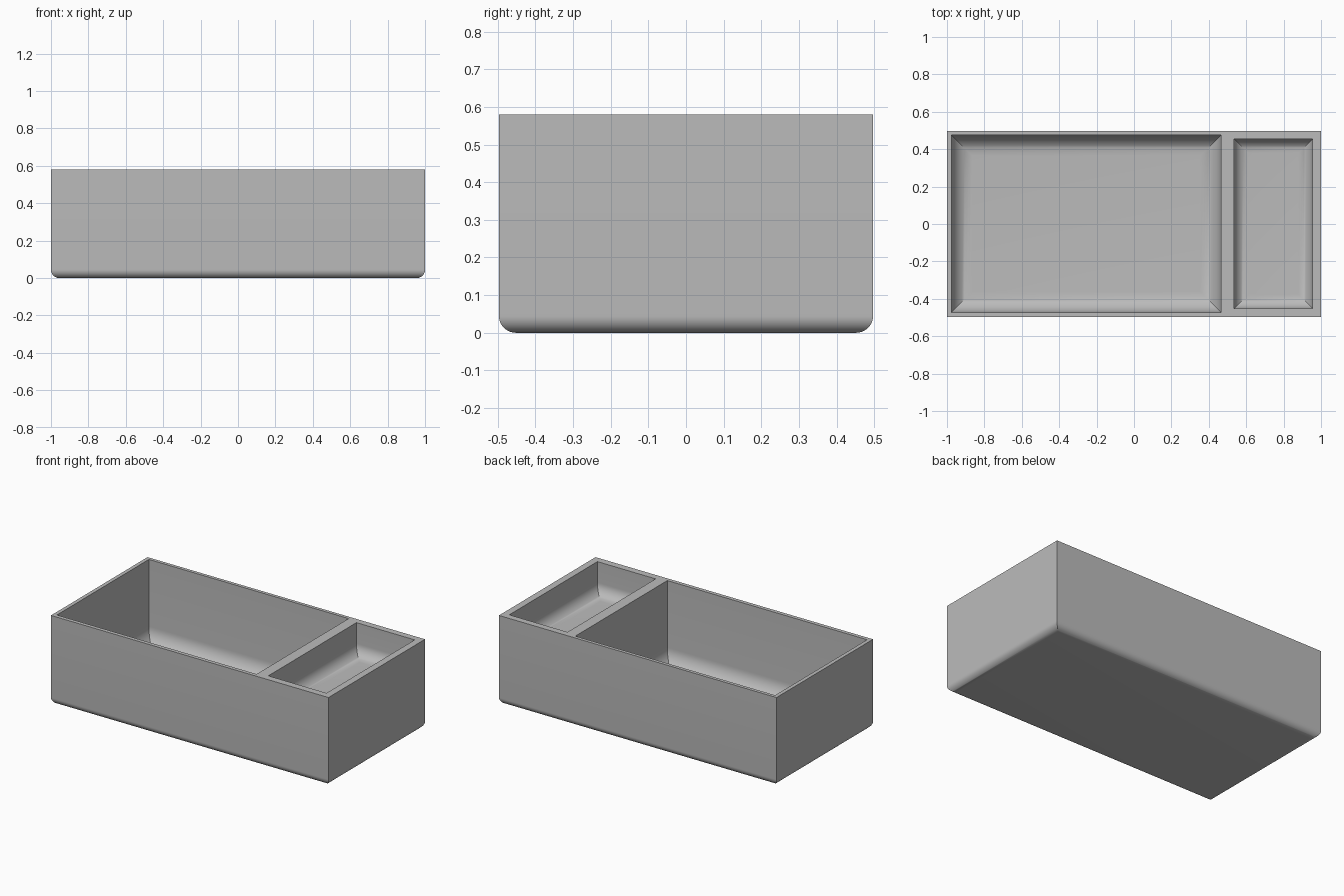
import bpy, bmesh
from math import sin, cos, pi, radians

cube = bpy.data.objects.get("Cube")
if cube:
    bpy.data.objects.remove(cube, do_unlink=True)

HEIGHT = 0.58
STEPS = 12

grey = bpy.data.materials.new("mid grey")
grey.use_nodes = True
grey.diffuse_color = (0.5, 0.5, 0.5, 1)
grey.node_tree.nodes["Principled BSDF"].inputs["Base Color"].default_value = grey.diffuse_color


def round_bottom_block(name, x0, x1, y0, y1, z0, z1, radius):
    """Block with sharp upright corners and rounded, mitred bottom edges."""
    bm = bmesh.new()
    levels = []
    for i in range(STEPS + 1):
        a = pi / 2 * i / STEPS
        levels.append((radius * (1 - sin(a)), z0 + radius * (1 - cos(a))))
    levels.append((0, z1))
    rings = []
    for d, z in levels:
        corners = ((x0 + d, y0 + d), (x1 - d, y0 + d), (x1 - d, y1 - d), (x0 + d, y1 - d))
        rings.append([bm.verts.new((x, y, z)) for x, y in corners])
    for low, high in zip(rings, rings[1:]):
        for k in range(4):
            n = (k + 1) % 4
            bm.faces.new((low[k], low[n], high[n], high[k]))
    bm.faces.new(rings[0][::-1])
    bm.faces.new(rings[-1])
    mesh = bpy.data.meshes.new(name)
    bm.to_mesh(mesh)
    bm.free()
    mesh.materials.append(grey)
    obj = bpy.data.objects.new(name, mesh)
    bpy.context.collection.objects.link(obj)
    return obj


# Outer body
tray = round_bottom_block("tray", -1, 1, -0.497, 0.497, 0, HEIGHT, 0.045)

# Deep main compartment and shallow side compartment
pockets = [
    round_bottom_block("main_compartment_cutter", -0.975, 0.465, -0.472, 0.475, 0.035, 0.7, 0.11),
    round_bottom_block("side_compartment_cutter", 0.535, 0.955, -0.452, 0.455, 0.37, 0.7, 0.075),
]
for pocket in pockets:
    cut = tray.modifiers.new(pocket.name, "BOOLEAN")
    cut.operation = "DIFFERENCE"
    cut.solver = "EXACT"
    cut.object = pocket

# Apply the cuts and remove the cutters
bpy.context.view_layer.objects.active = tray
tray.select_set(True)
for cut in list(tray.modifiers):
    bpy.ops.object.modifier_apply(modifier=cut.name)
for pocket in pockets:
    bpy.data.objects.remove(pocket, do_unlink=True)

bpy.ops.object.shade_smooth_by_angle(angle=radians(30))
